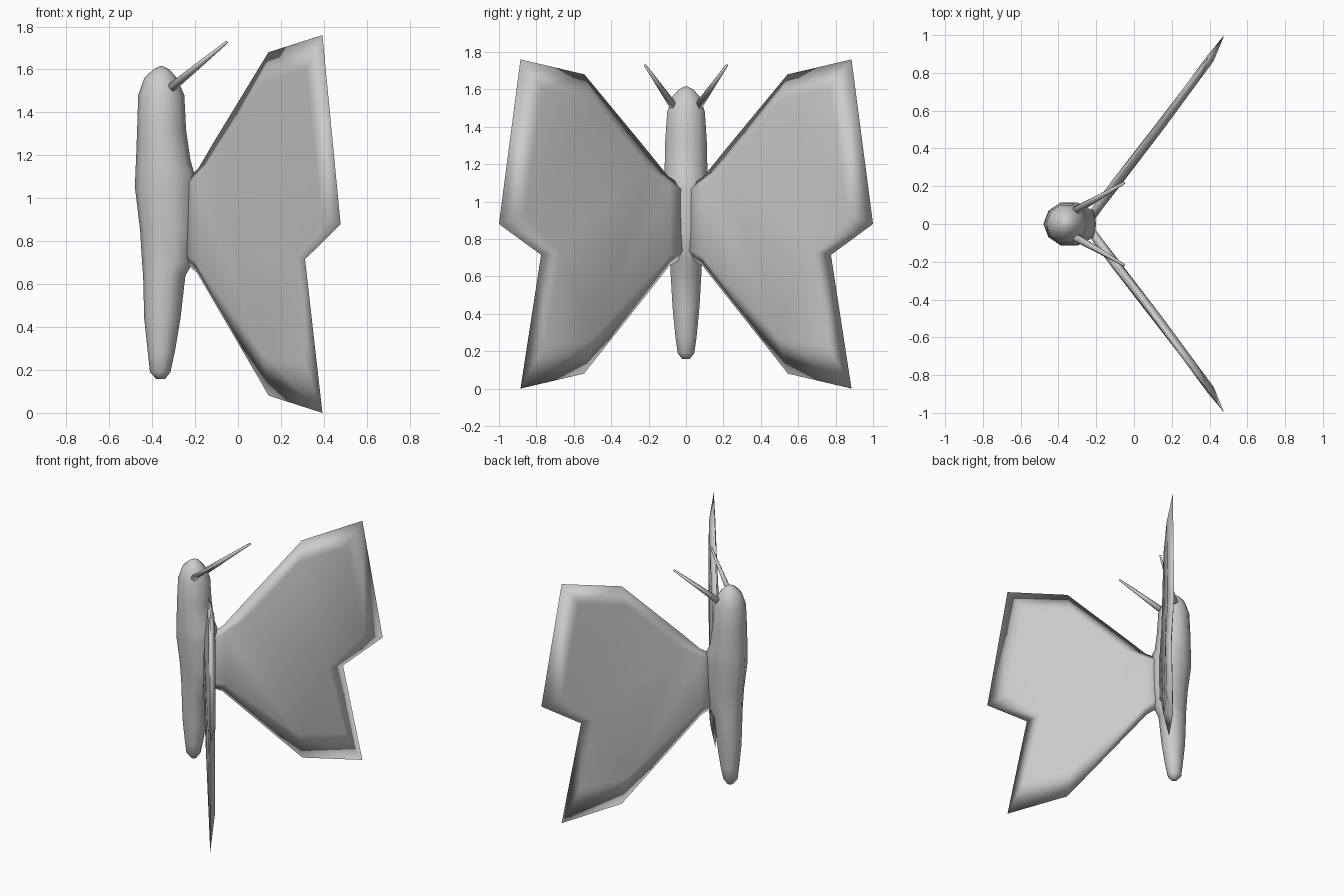
import bpy, bmesh, math
from mathutils import Vector

if "Cube" in bpy.data.objects:
    bpy.data.objects.remove(bpy.data.objects["Cube"])

grey = bpy.data.materials.new("soft_grey")
grey.diffuse_color = (0.6, 0.6, 0.6, 1)
grey.use_nodes = True
grey.node_tree.nodes["Principled BSDF"].inputs["Base Color"].default_value = grey.diffuse_color


def finish(bm, name):
    bmesh.ops.recalc_face_normals(bm, faces=bm.faces)
    for f in bm.faces:
        f.smooth = True
    mesh = bpy.data.meshes.new(name)
    bm.to_mesh(mesh)
    bm.free()
    mesh.materials.append(grey)
    obj = bpy.data.objects.new(name, mesh)
    bpy.context.collection.objects.link(obj)
    return obj


def skin(bm, rings):
    """Bridge a list of equal vertex rings and cap both ends."""
    for a, b in zip(rings, rings[1:]):
        for i in range(len(a)):
            j = (i + 1) % len(a)
            bm.faces.new((a[i], a[j], b[j], b[i]))
    bm.faces.new(rings[0])
    bm.faces.new(rings[-1])


# Body: rings of (height, front x, back x, half width), fuller at the back between the wings
sections = [(0.157, -0.38, -0.34, 0.02), (0.19, -0.41, -0.315, 0.047),
            (0.28, -0.42, -0.295, 0.06), (0.44, -0.437, -0.268, 0.076),
            (0.64, -0.442, -0.245, 0.088), (0.70, -0.447, -0.21, 0.09),
            (0.85, -0.456, -0.20, 0.10), (1.05, -0.48, -0.20, 0.118),
            (1.12, -0.478, -0.205, 0.12), (1.18, -0.475, -0.222, 0.12),
            (1.32, -0.47, -0.242, 0.117), (1.48, -0.465, -0.25, 0.106),
            (1.56, -0.437, -0.285, 0.078), (1.60, -0.395, -0.32, 0.04),
            (1.615, -0.365, -0.35, 0.01)]
bm = bmesh.new()
rings = []
for z, x0, x1, ry in sections:
    ring = []
    for i in range(10):
        a = 2 * math.pi * i / 10
        x = (x0 + x1) / 2 - (x1 - x0) / 2 * math.cos(a)
        if 0.68 < z < 1.15 and i in (4, 6):
            x = x1 - 0.012
        ring.append(bm.verts.new((x, ry * math.sin(a), z)))
    rings.append(ring)
skin(bm, rings)
finish(bm, "body")

# Wings: sharp rim and raised panels, as (distance from middle, height)
rim = [(0.03, 1.09), (0.10, 1.14), (0.20, 1.265), (0.543, 1.68), (0.885, 1.76),
       (1.0, 0.88), (0.775, 0.715), (0.885, 0.0), (0.545, 0.08),
       (0.09, 0.655), (0.03, 0.69)]
panel = [(0.03, 1.06), (0.10, 1.09), (0.22, 1.18), (0.52, 1.54), (0.79, 1.60),
         (0.885, 0.93), (0.69, 0.735), (0.78, 0.23), (0.515, 0.27),
         (0.10, 0.71), (0.03, 0.74)]


def wing(side):
    bm = bmesh.new()
    normal = Vector((0.805, -0.593 * side, 0))

    def place(p, lift):
        return Vector((0.478 - 0.736 * (1 - p[0]), side * p[0], p[1])) + normal * lift

    edge = [bm.verts.new(place(p, 0)) for p in rim]
    n = len(rim)
    # The wing bows backwards: the back panel is raised more than the front one
    for face, root, mid in ((1, 0.026, 0.036), (-1, 0.022, 0.008)):
        inner = [bm.verts.new(place(p, face * (root if p[0] < 0.3 else mid)))
                 for p in panel]
        for i in range(n):
            j = (i + 1) % n
            bm.faces.new((edge[i], edge[j], inner[j], inner[i]))
        # Panel split into root, middle, fore and hind areas
        for idx in ((0, 1, 9, 10), (1, 2, 8, 9), (2, 3, 6, 8), (3, 4, 5, 6), (6, 7, 8)):
            bm.faces.new([inner[k] for k in idx])
    return finish(bm, "left_wing" if side > 0 else "right_wing")


# Antennae: thin tapered rods leaning back and outwards
def antenna(side):
    bm = bmesh.new()
    start = Vector((-0.31, side * 0.07, 1.515))
    end = Vector((-0.052, side * 0.218, 1.728))
    turn = (end - start).to_track_quat('Z', 'Y')
    rings = []
    for p, r in ((start, 0.022), (end, 0.007)):
        rings.append([bm.verts.new(p + turn @ Vector((r * math.cos(a), r * math.sin(a), 0)))
                      for a in (2 * math.pi * k / 6 for k in range(6))])
    skin(bm, rings)
    return finish(bm, "left_antenna" if side > 0 else "right_antenna")


for side in (1, -1):
    wing(side)
    antenna(side)
